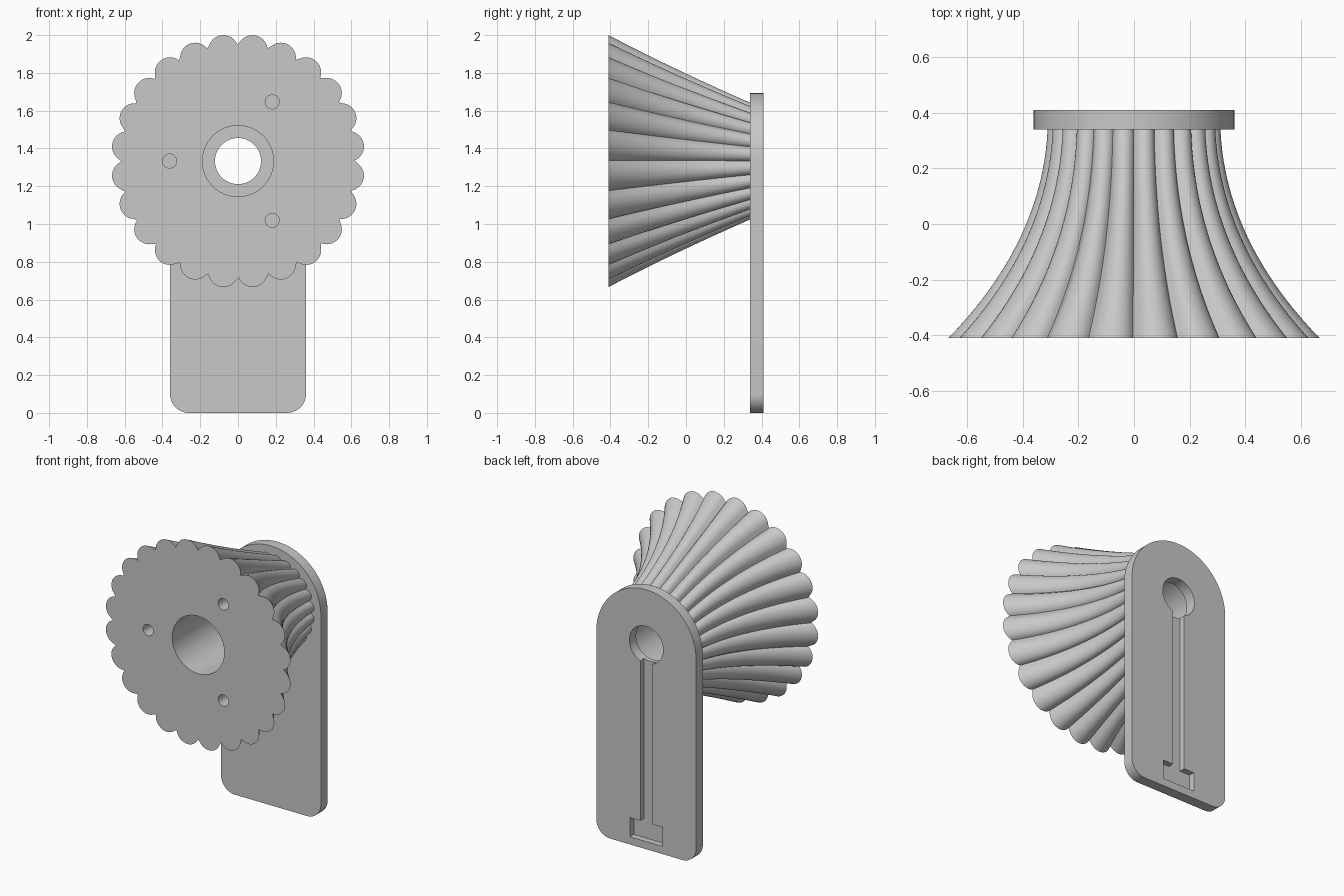
import bpy, bmesh
from math import sin, cos, pi, radians, asin
from mathutils import Matrix, Vector

if "Cube" in bpy.data.objects:
    bpy.data.objects.remove(bpy.data.objects["Cube"])

HUB_Z = 1.333           # height of the hub axis
FRONT, SEAM, BACK = -0.41, 0.34, 0.41
LOBES = 24

grey = bpy.data.materials.new("light_grey")
grey.use_nodes = True
grey.diffuse_color = (0.58, 0.58, 0.58, 1)
grey.node_tree.nodes["Principled BSDF"].inputs["Base Color"].default_value = (0.58, 0.58, 0.58, 1)


def make_object(name, bm):
    bmesh.ops.recalc_face_normals(bm, faces=bm.faces)
    mesh = bpy.data.meshes.new(name)
    bm.to_mesh(mesh)
    bm.free()
    mesh.materials.append(grey)
    obj = bpy.data.objects.new(name, mesh)
    bpy.context.collection.objects.link(obj)
    return obj


def arc(cx, cz, r, start, end, steps):
    """Points on an arc in the x-z plane, angles in degrees."""
    angles = [radians(start + (end - start) * i / steps) for i in range(steps + 1)]
    return [(cx + r * cos(a), cz + r * sin(a)) for a in angles]


def loft(rings):
    """Closed solid through a list of equal point rings."""
    bm = bmesh.new()
    rows = [[bm.verts.new(p) for p in ring] for ring in rings]
    n = len(rows[0])
    for a, b in zip(rows, rows[1:]):
        for i in range(n):
            j = (i + 1) % n
            bm.faces.new((a[i], a[j], b[j], b[i]))
    bm.faces.new(rows[0])
    bm.faces.new(rows[-1])
    return bm


def prism(outline, y0, y1):
    return loft([[(x, y, z) for x, z in outline] for y in (y0, y1)])


def cylinder(name, x, z, r, y0, y1, sides=64):
    return make_object(name, prism(arc(x, z, r, 0, 360, sides)[:-1], y0, y1))


def cut(obj, cutters):
    """Subtract the cutters, bake the result and remove the cutters."""
    for c in cutters:
        c.hide_render = True
        mod = obj.modifiers.new("cut", 'BOOLEAN')
        mod.operation, mod.solver, mod.object = 'DIFFERENCE', 'EXACT', c
    bpy.context.view_layer.update()
    deps = bpy.context.evaluated_depsgraph_get()
    baked = bpy.data.meshes.new_from_object(obj.evaluated_get(deps))
    obj.modifiers.clear()
    obj.data = baked
    for c in cutters:
        bpy.data.objects.remove(c)


def smooth(obj):
    bpy.ops.object.select_all(action='DESELECT')
    obj.select_set(True)
    bpy.context.view_layer.objects.active = obj
    bpy.ops.object.shade_smooth_by_angle(angle=radians(30))


def bezier(a, b, c, t):
    return a * (1 - t) ** 2 + 2 * b * t * (1 - t) + c * t * t


# Scalloped outline of the flared hub, centred on its axis
RING_R, LOBE_R = 0.592, 0.08
half = 180 / LOBES
sweep = asin(RING_R * sin(radians(half)) / LOBE_R) * 180 / pi + half
scallop = []
for k in range(LOBES):
    mid = half + k * 360 / LOBES
    m = radians(mid)
    # the seam point between lobes belongs to the next lobe
    scallop += arc(RING_R * cos(m), RING_R * sin(m), LOBE_R,
                   mid - sweep + half, mid + sweep - half, 12)[:-1]

# Flared hub: curved flare sideways, almost straight flare up and down
rings = []
STEPS = 20
for i in range(STEPS + 1):
    t = i / STEPS
    y = bezier(FRONT, -0.06, SEAM + 0.005, t)
    sx = bezier(1, 0.49, 0.465, t)
    sz = bezier(1, 0.725, 0.46, t)
    rings.append([(x * sx, y, HUB_Z + z * sz) for x, z in scallop])
hub = make_object("fluted_hub", loft(rings))

# Central bore and three blind screw holes in the front
cutters = [cylinder("bore_cutter", 0, HUB_Z, 0.188, FRONT - 0.1, SEAM + 0.1)]
for a in (60, 180, 300):
    p = radians(a)
    cutters.append(cylinder("screw_cutter", 0.362 * cos(p), HUB_Z + 0.362 * sin(p),
                            0.037, FRONT - 0.1, FRONT + 0.2, 32))
cut(hub, cutters)
smooth(hub)

# Back plate: arched top, rounded lower corners, rounded front rim
W, CORNER = 0.36, 0.1
outline = (arc(0, HUB_Z, W, 0, 180, 48)
           + arc(-W + CORNER, CORNER, CORNER, 180, 270, 12)
           + arc(W - CORNER, CORNER, CORNER, 270, 360, 12))
bm = prism(outline, SEAM, BACK)
rim = [e for e in bm.edges if all(v.co.y < SEAM + 0.001 for v in e.verts)]
bmesh.ops.bevel(bm, geom=rim, offset=0.036, segments=6, profile=0.5, affect='EDGES')
plate = make_object("back_plate", bm)

# Through hole and T-shaped groove on the back of the plate
GROOVE = BACK - 0.04
S, T = 0.043, 0.118
right_side = [(S, HUB_Z - 0.08), (S, 0.175), (T, 0.175), (T, 0.05)]
groove = right_side + [(-x, z) for x, z in reversed(right_side)]
cut(plate, [cylinder("hole_cutter", 0, HUB_Z, 0.122, SEAM - 0.1, BACK + 0.1),
            make_object("groove_cutter", prism(groove, GROOVE, BACK + 0.1))])
smooth(plate)
